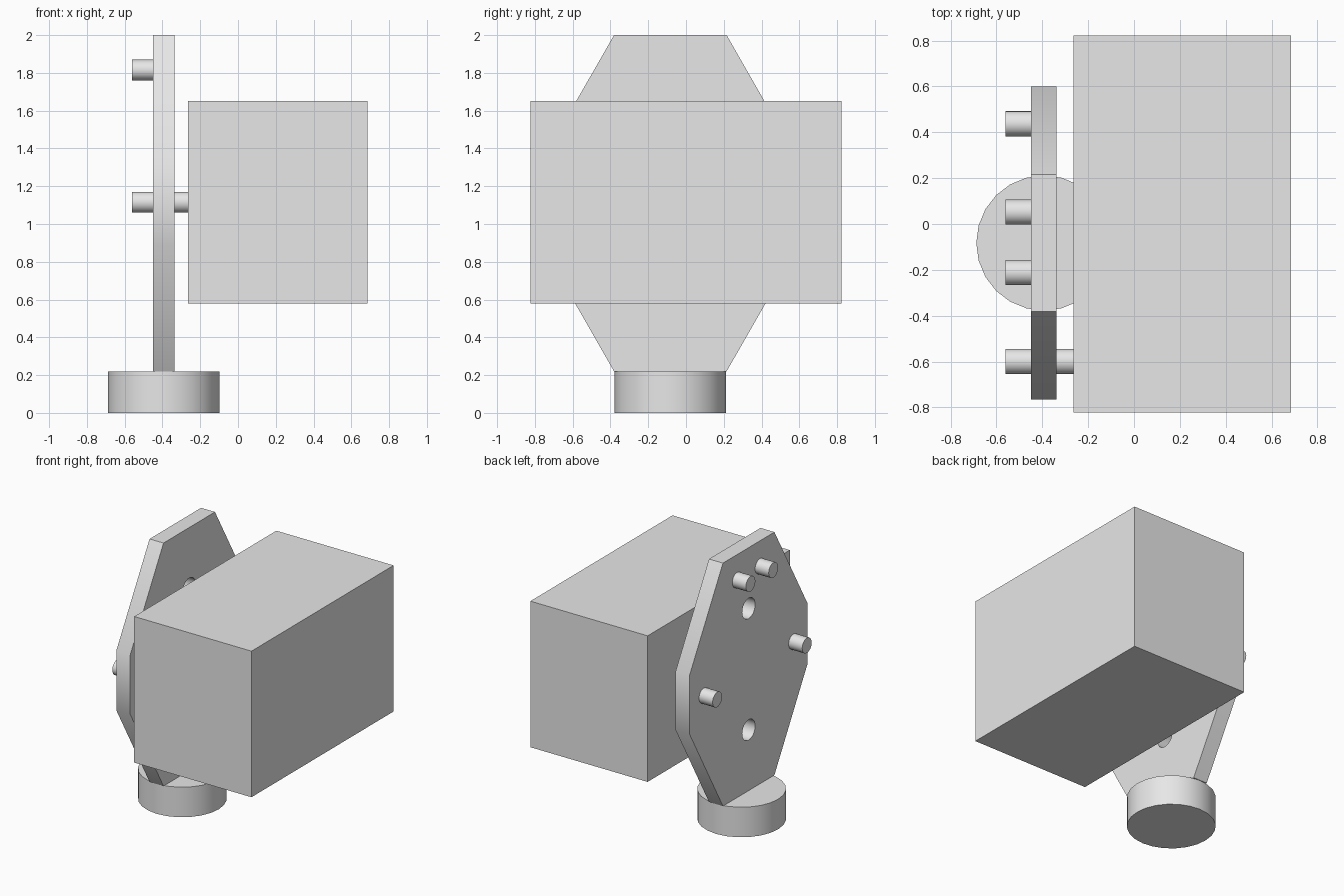
import bpy
import bmesh
import math
from mathutils import Matrix, Vector

cube = bpy.data.objects.get("Cube")
if cube:
    bpy.data.objects.remove(cube, do_unlink=True)

# One plain grey for everything
grey = bpy.data.materials.new("light_grey")
grey.use_nodes = True
grey.diffuse_color = (0.8, 0.8, 0.8, 1)
grey.node_tree.nodes["Principled BSDF"].inputs["Base Color"].default_value = (0.8, 0.8, 0.8, 1)

MID_Y, MID_Z = -0.083, 1.11          # centre of the plate
PLATE_X = (-0.45, -0.337)            # outer and inner plate faces
BOX_X = (-0.265, 0.685)


def make_object(name, bm):
    bmesh.ops.recalc_face_normals(bm, faces=bm.faces)
    mesh = bpy.data.meshes.new(name)
    bm.to_mesh(mesh)
    bm.free()
    mesh.materials.append(grey)
    obj = bpy.data.objects.new(name, mesh)
    bpy.context.collection.objects.link(obj)
    return obj


def smooth(obj):
    bpy.ops.object.select_all(action="DESELECT")
    obj.select_set(True)
    bpy.context.view_layer.objects.active = obj
    bpy.ops.object.shade_smooth_by_angle(angle=math.radians(30))


def cylinder(name, start, end, radius, sides=24):
    start, end = Vector(start), Vector(end)
    axis = end - start
    turn = axis.to_track_quat("Z", "Y").to_matrix().to_4x4()
    bm = bmesh.new()
    bmesh.ops.create_cone(bm, cap_ends=True, segments=sides, radius1=radius,
                          radius2=radius, depth=axis.length,
                          matrix=Matrix.Translation((start + end) / 2) @ turn)
    obj = make_object(name, bm)
    smooth(obj)
    return obj


# Large box
bm = bmesh.new()
bmesh.ops.create_cube(bm, size=1)
bmesh.ops.scale(bm, vec=(BOX_X[1] - BOX_X[0], 1.645, 1.07), verts=bm.verts)
bmesh.ops.translate(bm, vec=(sum(BOX_X) / 2, 0, 1.115), verts=bm.verts)
make_object("box_body", bm)

# Eight-sided plate: one quarter of the outline, mirrored around its centre
wide, narrow, tall, short = 0.683, 0.298, 0.89, 0.218
outline = [(narrow, tall), (wide, short), (wide, -short), (narrow, -tall)]
outline += [(-y, -z) for y, z in outline]
bm = bmesh.new()
face = bm.faces.new([bm.verts.new((PLATE_X[0], MID_Y + y, MID_Z + z)) for y, z in outline])
side = bmesh.ops.extrude_face_region(bm, geom=[face])
bmesh.ops.translate(bm, vec=(PLATE_X[1] - PLATE_X[0], 0, 0),
                    verts=[v for v in side["geom"] if isinstance(v, bmesh.types.BMVert)])
plate = make_object("mounting_plate", bm)

# Two round holes through the plate
for place, offset in (("upper", 0.445), ("lower", -0.445)):
    z = MID_Z + offset
    cutter = cylinder(place + "_hole_cutter", (-0.6, MID_Y, z), (-0.28, MID_Y, z), 0.075)
    cutter.hide_render = True
    cutter.hide_set(True)
    cutter.display_type = "WIRE"
    cut = plate.modifiers.new(place + "_hole", "BOOLEAN")
    cut.operation = "DIFFERENCE"
    cut.solver = "EXACT"
    cut.object = cutter

# Apply the cuts and remove the cutters
bpy.ops.object.select_all(action="DESELECT")
plate.select_set(True)
bpy.context.view_layer.objects.active = plate
for cut in list(plate.modifiers):
    cutter = cut.object
    bpy.ops.object.modifier_apply(modifier=cut.name)
    bpy.data.objects.remove(cutter, do_unlink=True)
smooth(plate)

# Pegs on the outer face; the front one runs through the plate to the box
pegs = {
    "upper_back_peg": (0.052, 1.815, PLATE_X[0]),
    "upper_front_peg": (-0.212, 1.815, PLATE_X[0]),
    "back_peg": (0.437, 1.115, PLATE_X[0]),
    "front_axle": (-0.6, 1.115, BOX_X[0]),
}
for name, (y, z, end_x) in pegs.items():
    cylinder(name, (-0.56, y, z), (end_x, y, z), 0.055)

# Round foot
cylinder("round_foot", (-0.393, MID_Y, 0), (-0.393, MID_Y, 0.22), 0.295)
